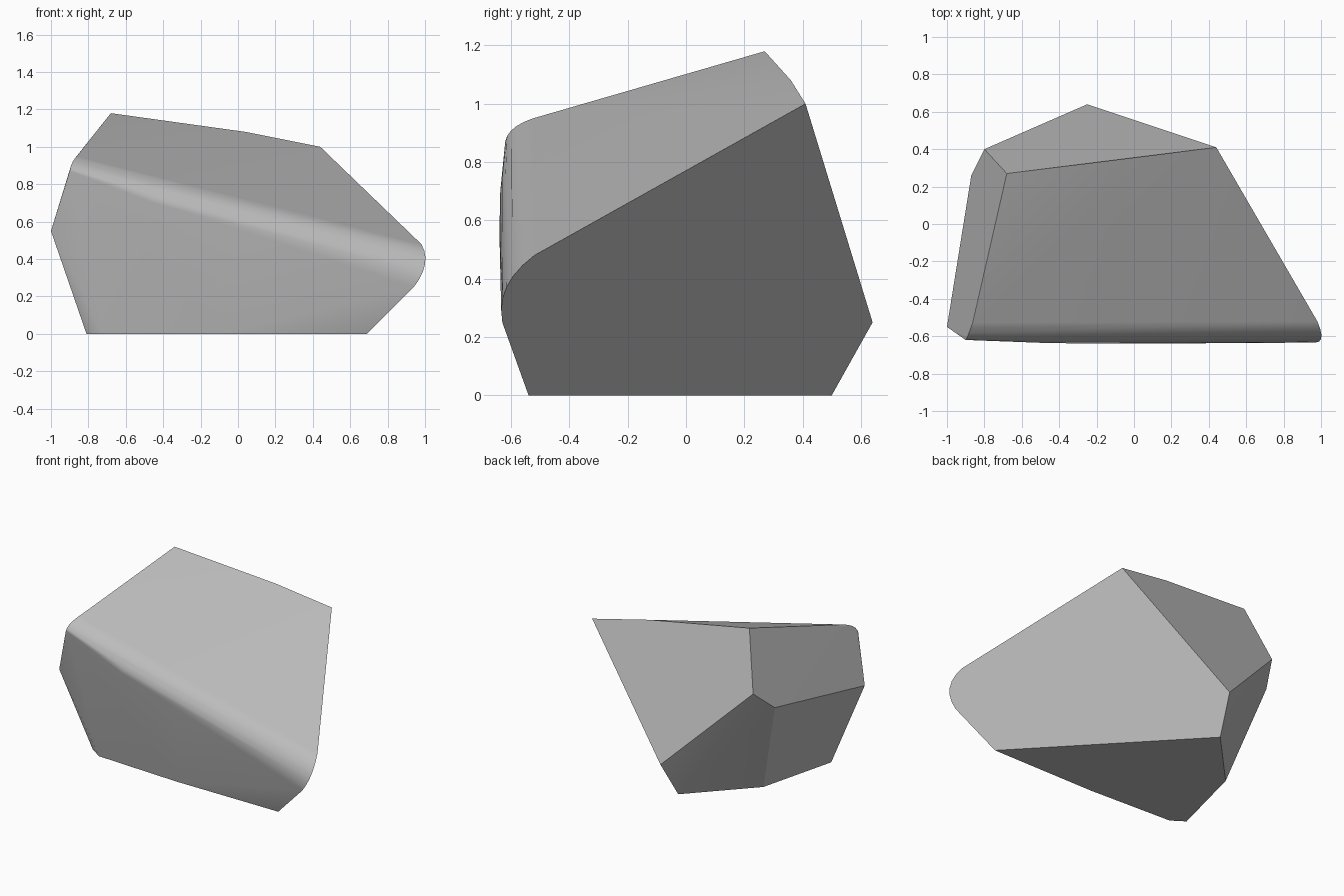
import bpy, bmesh, math
from mathutils import Vector

cube = bpy.data.objects.get("Cube")
if cube:
    bpy.data.objects.remove(cube, do_unlink=True)

# Single stone colour
stone = bpy.data.materials.new("grey_stone")
stone.use_nodes = True
grey = (0.5, 0.5, 0.5, 1)
stone.diffuse_color = grey
bsdf = stone.node_tree.nodes["Principled BSDF"]
bsdf.inputs["Base Color"].default_value = grey
bsdf.inputs["Roughness"].default_value = 0.9

# Corners of the broken faces
top_corners = [(-.68, .27, 1.18), (.04, .36, 1.08), (.44, .41, 1.0)]
back_corners = [(-.25, .64, .25), (-.8, .4, .8), (-.87, .26, .67)]
side_corners = [(-1, -.55, .55)]
base_corners = [(.69, -.54, 0), (-.1, -.54, 0), (-.72, -.51, 0),
                (-.81, -.45, 0), (-.67, .1, 0), (-.29, .5, 0)]

# Worn front ridge: lower edge, pull point and upper edge of each rounded section
ridge_sections = [
    [(-.9, -.62, .87), (-.89, -.61, .93), (-.85, -.49, .96)],
    [(-.45, -.637, .7), (-.45, -.63, .81), (-.45, -.5, .85)],
    [(0, -.64, .56), (0, -.63, .67), (0, -.46, .735)],
    [(.94, -.63, .25), (1.04, -.655, .38), (.98, -.52, .48)],
]


def rounded(low, pull, high, steps=6):
    low, pull, high = Vector(low), Vector(pull), Vector(high)
    for i in range(steps + 1):
        t = i / steps
        yield low * (1 - t) ** 2 + pull * 2 * t * (1 - t) + high * t * t


# Wrap all points into one solid block
bm = bmesh.new()
for p in top_corners + back_corners + side_corners + base_corners:
    bm.verts.new(p)
for section in ridge_sections:
    for p in rounded(*section):
        bm.verts.new(p)
bmesh.ops.convex_hull(bm, input=bm.verts[:])
bmesh.ops.delete(bm, geom=[v for v in bm.verts if not v.link_faces], context='VERTS')

# Merge the flat broken faces
bmesh.ops.dissolve_limit(bm, angle_limit=math.radians(3.5),
                         verts=bm.verts[:], edges=bm.edges[:])
bmesh.ops.recalc_face_normals(bm, faces=bm.faces[:])

mesh = bpy.data.meshes.new("rock")
bm.to_mesh(mesh)
bm.free()
mesh.materials.append(stone)
rock = bpy.data.objects.new("rock", mesh)
bpy.context.collection.objects.link(rock)

# Soft ridge, crisp broken edges
bpy.ops.object.select_all(action='DESELECT')
rock.select_set(True)
bpy.context.view_layer.objects.active = rock
bpy.ops.object.shade_smooth_by_angle(angle=math.radians(25))
weighted = rock.modifiers.new("weighted_normals", 'WEIGHTED_NORMAL')
weighted.keep_sharp = True
